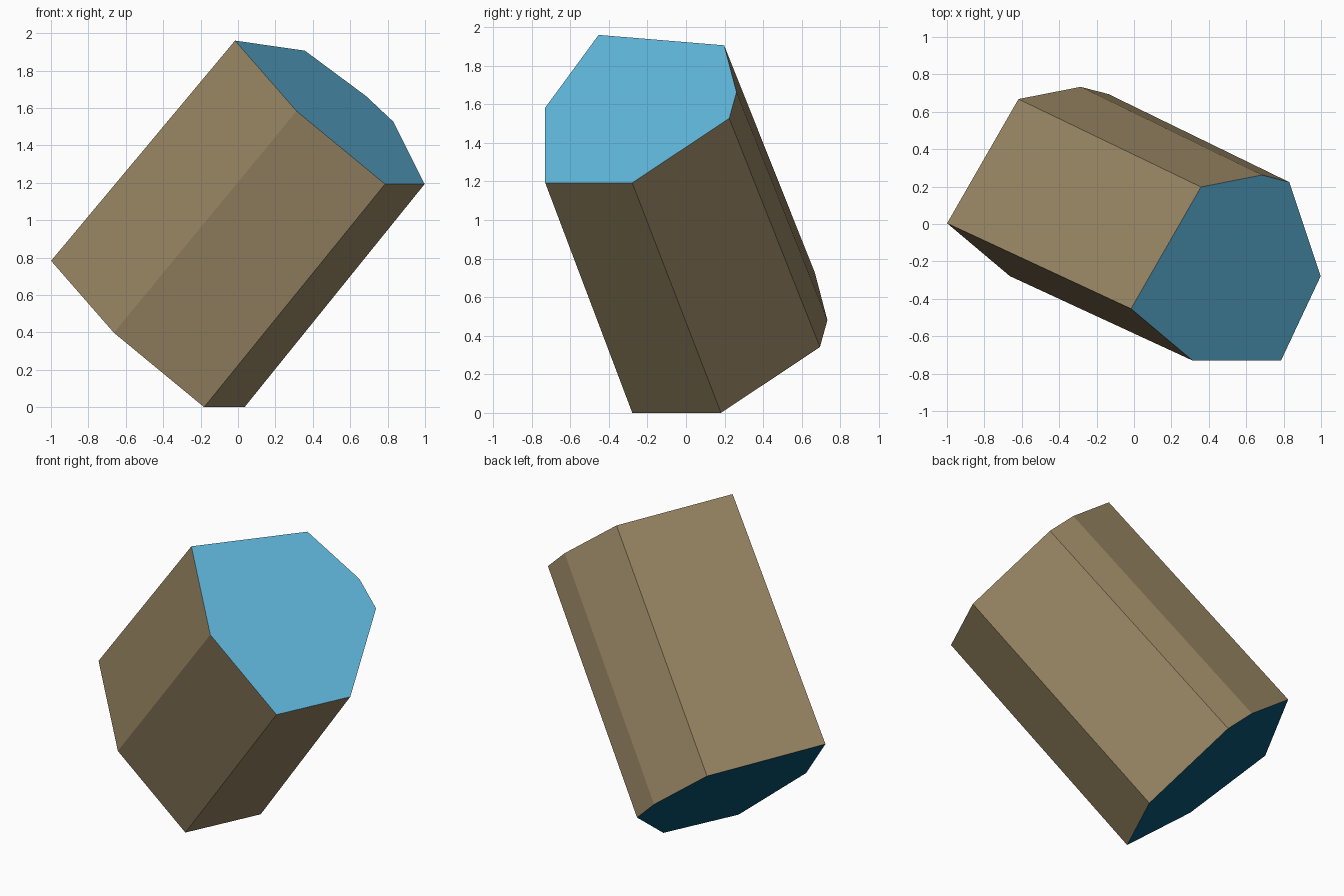
import bpy, bmesh
from mathutils import Vector

if "Cube" in bpy.data.objects:
    bpy.data.objects.remove(bpy.data.objects["Cube"])


def make_material(name, rgb):
    mat = bpy.data.materials.new(name)
    mat.diffuse_color = (*rgb, 1.0)
    mat.use_nodes = True
    mat.node_tree.nodes["Principled BSDF"].inputs["Base Color"].default_value = mat.diffuse_color
    return mat


# Seven-sided outline of the upper end
OUTLINE = [Vector(p) for p in (
    (-0.016, -0.453, 1.96), (0.358, 0.198, 1.906), (0.684, 0.262, 1.664),
    (0.83, 0.224, 1.527), (0.998, -0.279, 1.193), (0.786, -0.73, 1.193),
    (0.313, -0.73, 1.583))]
# The lower end is the same outline, very slightly larger, moved along the axis
SHIFT = Vector((-0.983, 0.466, -1.2165))
FLARE = 1.02

bm = bmesh.new()
top = [bm.verts.new(p) for p in OUTLINE]
bottom = [bm.verts.new(p * FLARE + SHIFT) for p in OUTLINE]

# End caps: light blue above, dark blue below
bm.faces.new(top).material_index = 1
bm.faces.new(bottom[::-1]).material_index = 2

# Side walls
n = len(OUTLINE)
for i in range(n):
    j = (i + 1) % n
    bm.faces.new((top[j], top[i], bottom[i], bottom[j]))

bmesh.ops.recalc_face_normals(bm, faces=bm.faces[:])

mesh = bpy.data.meshes.new("tilted_prism")
bm.to_mesh(mesh)
bm.free()
mesh.materials.append(make_material("tan sides", (0.315, 0.239, 0.127)))
mesh.materials.append(make_material("light blue end", (0.118, 0.472, 0.72)))
mesh.materials.append(make_material("dark blue end", (0.003, 0.09, 0.18)))
bpy.context.collection.objects.link(bpy.data.objects.new("tilted_prism", mesh))
